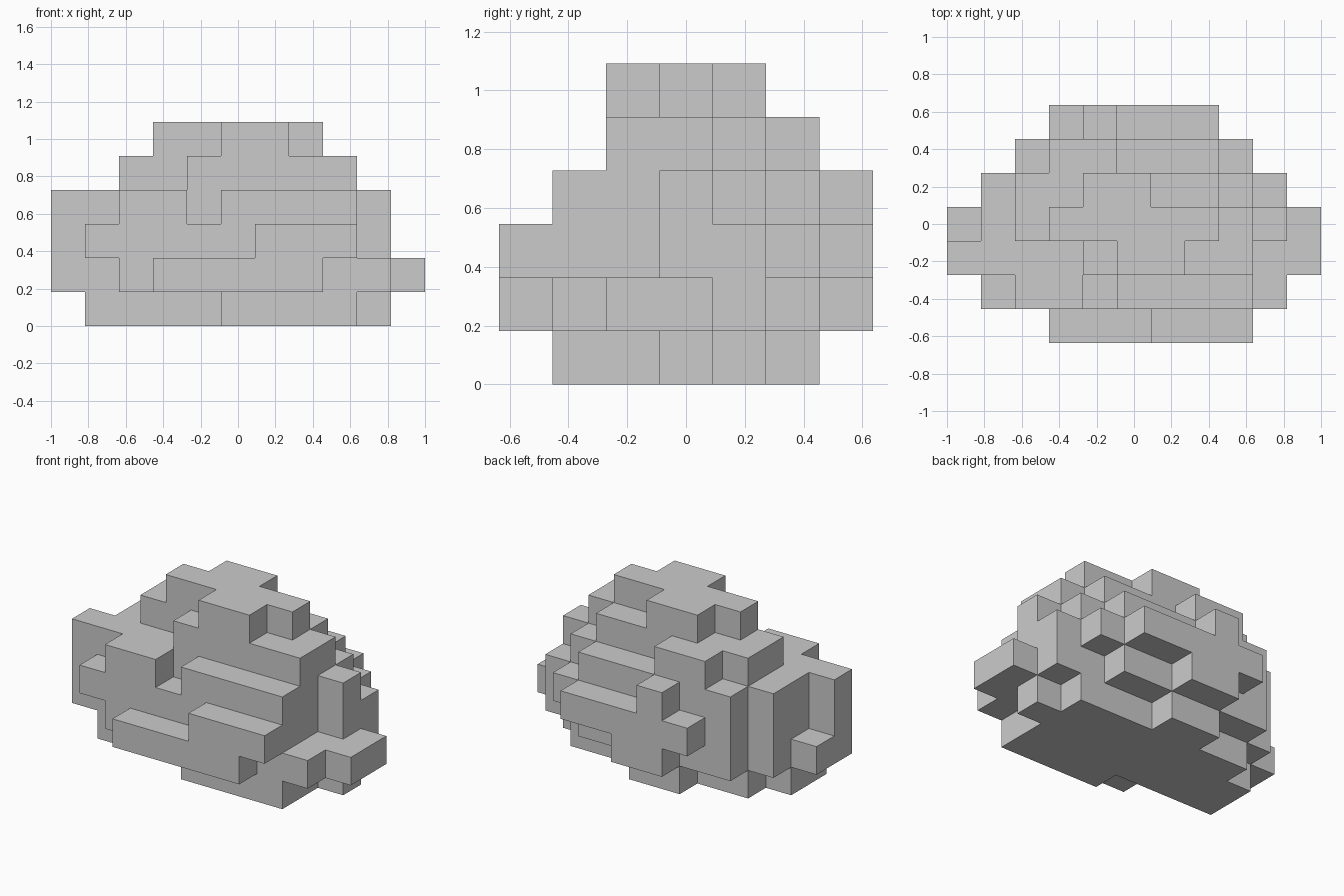
import bpy, bmesh, math
from mathutils import Vector

if "Cube" in bpy.data.objects:
    bpy.data.objects.remove(bpy.data.objects["Cube"])

CELL = 2 / 11
NX, NY = 11, 7

# Each layer, bottom to top: rows as (y index, first x, last x)
LAYERS = [
    [(1, 5, 8), (2, 1, 8), (3, 1, 9), (4, 2, 8), (5, 4, 5)],
    [(0, 3, 7), (1, 2, 9), (2, 0, 10), (3, 0, 10), (4, 1, 9), (5, 2, 7), (6, 4, 5)],
    [(0, 6, 8), (1, 1, 8), (2, 0, 8), (3, 1, 9), (4, 1, 9), (5, 2, 8), (6, 3, 7)],
    [(1, 2, 3), (1, 5, 8), (2, 0, 8), (3, 1, 9), (4, 1, 8), (5, 2, 7), (6, 4, 4)],
    [(2, 4, 8), (3, 2, 8), (4, 2, 7), (5, 3, 4)],
    [(2, 5, 6), (3, 3, 7), (4, 4, 5)],
]

cells = {(x, y, z) for z, rows in enumerate(LAYERS)
         for y, a, b in rows for x in range(a, b + 1)}


def add_face(bm, cell, axis, sign):
    """Add the outward square on one side of a cell."""
    n, u = Vector(), Vector()
    n[axis] = sign
    u[(axis + 1) % 3] = 1
    v = n.cross(u)
    mid = Vector(cell) + Vector((0.5 - NX / 2, 0.5 - NY / 2, 0.5)) + n / 2
    corners = [mid + (u * a + v * b) / 2
               for a, b in ((-1, -1), (1, -1), (1, 1), (-1, 1))]
    bm.faces.new([bm.verts.new(c * CELL) for c in corners])


# Blocky boulder: only the exposed sides of the cells
bm = bmesh.new()
for cell in sorted(cells):
    for axis in range(3):
        for sign in (-1, 1):
            side = list(cell)
            side[axis] += sign
            if tuple(side) not in cells:
                add_face(bm, cell, axis, sign)
bmesh.ops.remove_doubles(bm, verts=bm.verts[:], dist=0.001)

# Merge coplanar squares into clean flat faces
bmesh.ops.dissolve_limit(bm, angle_limit=math.radians(1),
                         verts=bm.verts[:], edges=bm.edges[:])

mesh = bpy.data.meshes.new("boulder")
bm.to_mesh(mesh)
bm.free()
bpy.context.collection.objects.link(bpy.data.objects.new("boulder", mesh))
